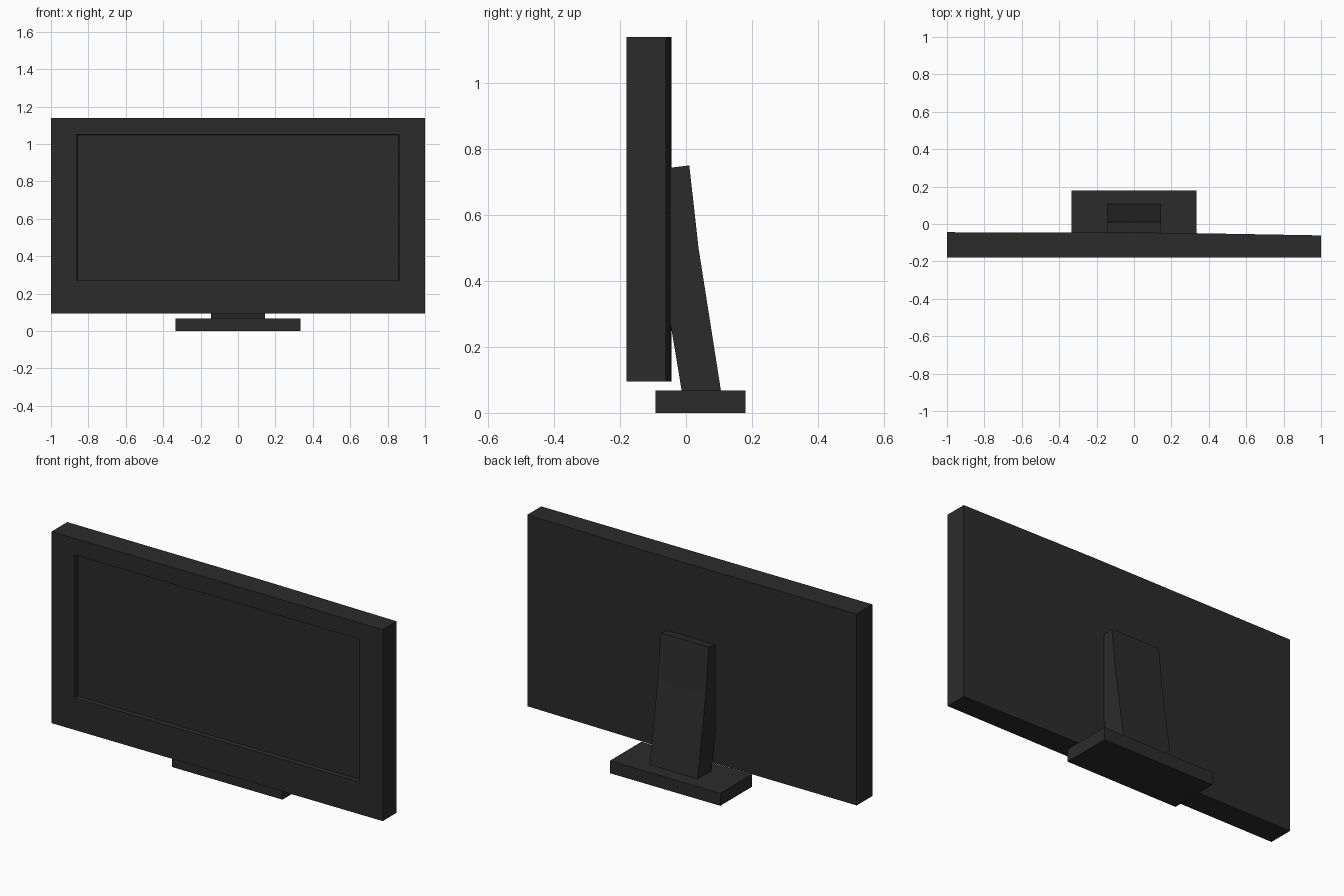
import bpy, bmesh
from mathutils import Vector

if "Cube" in bpy.data.objects:
    bpy.data.objects.remove(bpy.data.objects["Cube"])

dark = bpy.data.materials.new("dark_plastic")
dark.diffuse_color = (0.024, 0.024, 0.024, 1)
dark.use_nodes = True
dark.node_tree.nodes["Principled BSDF"].inputs["Base Color"].default_value = dark.diffuse_color


def prism(name, profile, axis, lo, hi):
    """Extrude a 2D profile along x (profile in y,z) or z (profile in x,y)."""
    place = (lambda p, t: (t, *p)) if axis == "x" else (lambda p, t: (*p, t))
    bm = bmesh.new()
    face = bm.faces.new([bm.verts.new(place(p, lo)) for p in profile])
    ext = bmesh.ops.extrude_face_region(bm, geom=[face], use_keep_orig=True)
    verts = [g for g in ext["geom"] if isinstance(g, bmesh.types.BMVert)]
    bmesh.ops.translate(bm, verts=verts, vec=Vector(place((0, 0), hi - lo)))
    bmesh.ops.recalc_face_normals(bm, faces=bm.faces[:])
    return name, bm


def finish(name, bm):
    mesh = bpy.data.meshes.new(name)
    bm.to_mesh(mesh)
    bm.free()
    mesh.materials.append(dark)
    obj = bpy.data.objects.new(name, mesh)
    bpy.context.collection.objects.link(obj)
    return obj


# Display housing: the back thins slightly towards one end
name, bm = prism("display_housing",
                 [(-1, -0.18), (1, -0.18), (1, -0.061), (0.2, -0.047), (-1, -0.044)],
                 "z", 0.095, 1.14)

# Recessed screen in the front face, with a deeper lower bezel
front = min(bm.faces, key=lambda f: f.calc_center_median().y)
bmesh.ops.inset_individual(bm, faces=[front], thickness=0.1)
for v in front.verts:
    v.co.x = 0.86 if v.co.x > 0 else -0.86
    v.co.z = 1.05 if v.co.z > 0.6 else 0.27
bmesh.ops.inset_individual(bm, faces=[front], thickness=0.002)
for v in front.verts:
    v.co.y += 0.025
finish(name, bm)

# Bent neck leaning from the base to the back of the display
finish(*prism("stand_neck",
              [(-0.012, 0.06), (0.107, 0.06), (0.038, 0.5), (0.01, 0.75),
               (-0.055, 0.742), (-0.055, 0.32)], "x", -0.145, 0.145))

# Flat rectangular base
finish(*prism("stand_base",
              [(-0.092, 0.0), (0.18, 0.0), (0.18, 0.068), (-0.092, 0.068)],
              "x", -0.333, 0.333))
